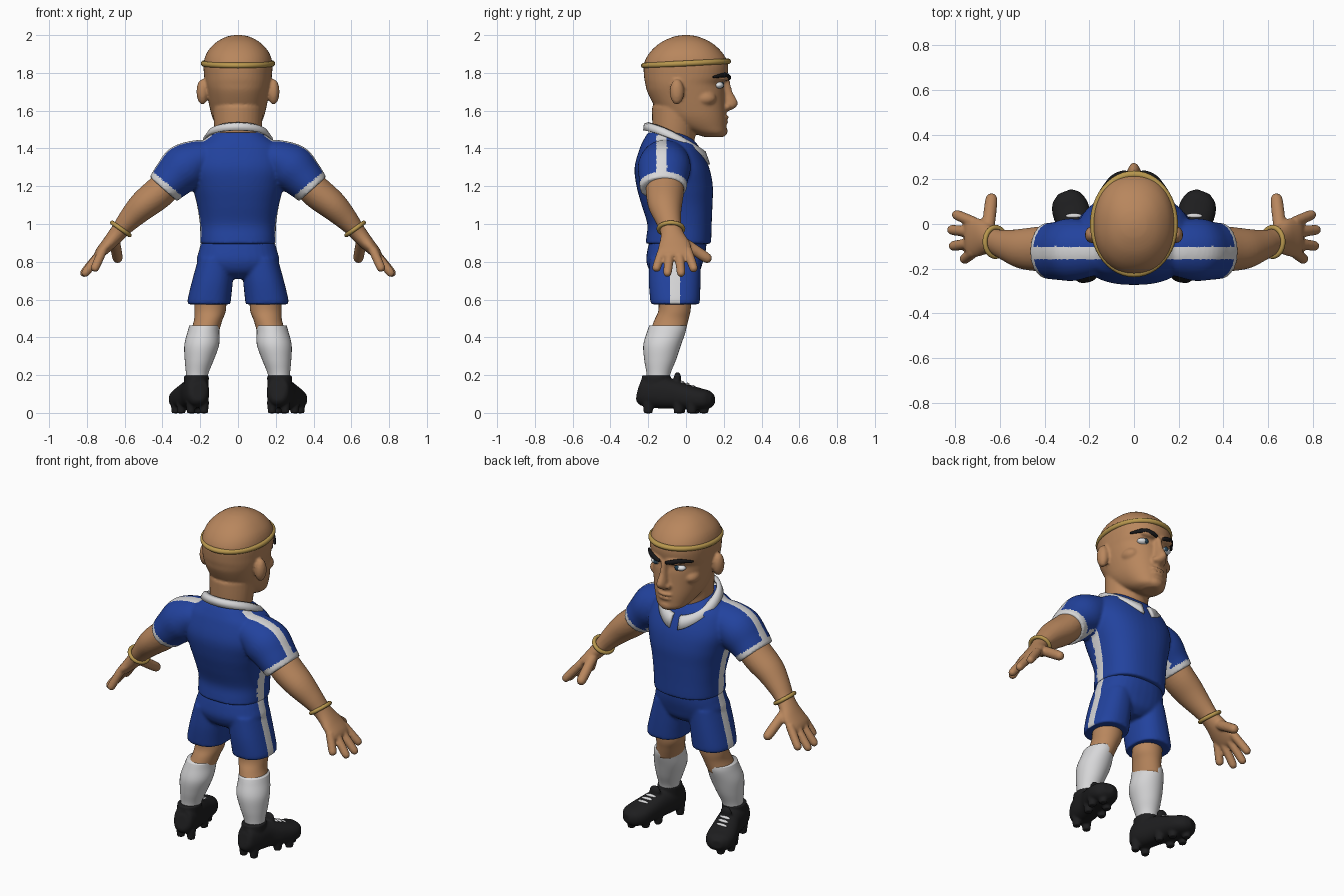
import bpy, bmesh, math
from mathutils import Vector, Matrix


def material(name, rgb):
    m = bpy.data.materials.new(name)
    m.diffuse_color = (*rgb, 1)
    return m


SKIN = material("skin", (0.48, 0.24, 0.11))
BLUE = material("kit blue", (0.016, 0.055, 0.34))
WHITE = material("trim white", (0.68, 0.68, 0.69))
GOLD = material("gold band", (0.48, 0.31, 0.075))
BLACK = material("shoe black", (0.013, 0.013, 0.014))
BROW = material("brow dark", (0.008, 0.008, 0.009))
EYE = material("eye white", (0.8, 0.82, 0.84))
IRIS = material("iris", (0.02, 0.06, 0.10))


def spline(rings, k=5):
    """Smooth interpolation through rings of numbers."""
    p = [rings[0]] + list(rings) + [rings[-1]]
    out = []
    for i in range(len(rings) - 1):
        for j in range(k):
            t = j / k
            out.append([0.5 * (2 * b + (c - a) * t + (2 * a - 5 * b + 4 * c - d) * t * t
                               + (3 * b - a - 3 * c + d) * t ** 3)
                        for a, b, c, d in zip(*p[i:i + 4])])
    return out + [list(rings[-1])]


def tube(bm, rings, ref=None, power=2.0, n=32):
    """Closed loft through (x, y, z, radius_u, radius_v); horizontal rings unless ref is given."""
    rings = spline(rings)
    pts = [Vector(r[:3]) for r in rings]
    loops = []
    for i, r in enumerate(rings):
        u, v = Vector((1, 0, 0)), Vector((0, 1, 0))
        if ref:
            t = (pts[min(i + 1, len(pts) - 1)] - pts[max(i - 1, 0)]).normalized()
            v = (Vector(ref) - t * t.dot(Vector(ref))).normalized()
            u = v.cross(t)
        loop = []
        for k in range(n):
            a = 2 * math.pi * k / n
            ca, sa = math.cos(a), math.sin(a)
            cu = math.copysign(abs(ca) ** (2 / power), ca)
            sv = math.copysign(abs(sa) ** (2 / power), sa)
            loop.append(bm.verts.new(pts[i] + u * r[3] * cu + v * r[4] * sv))
        loops.append(loop)
    for a, b in zip(loops, loops[1:]):
        for k in range(n):
            bm.faces.new((a[k], a[(k + 1) % n], b[(k + 1) % n], b[k]))
    bm.faces.new(loops[0][::-1])
    bm.faces.new(loops[-1])


def slices(rows):
    """(z, back y, front y, half width) to rings."""
    return [(0, (b + f) / 2, z, w, (f - b) / 2) for z, b, f, w in rows]


def ball(bm, loc, radii):
    m = Matrix.Translation(loc) @ Matrix.Diagonal((*radii, 1))
    bmesh.ops.create_uvsphere(bm, u_segments=20, v_segments=12, radius=1, matrix=m)


def mirror(bm):
    d = bmesh.ops.duplicate(bm, geom=bm.verts[:] + bm.edges[:] + bm.faces[:])["geom"]
    for e in d:
        if isinstance(e, bmesh.types.BMVert):
            e.co.x *= -1
    bmesh.ops.reverse_faces(bm, faces=[f for f in d if isinstance(f, bmesh.types.BMFace)])


def finish(name, bm, mats, voxel=None, rule=None, smooth=3):
    """Make the object; voxel fuses overlapping pieces; rule picks a material per face."""
    bmesh.ops.recalc_face_normals(bm, faces=bm.faces[:])
    me = bpy.data.meshes.new(name)
    bm.to_mesh(me)
    bm.free()
    ob = bpy.data.objects.new(name, me)
    bpy.context.collection.objects.link(ob)
    if voxel:
        r = ob.modifiers.new("fuse", "REMESH")
        r.mode, r.voxel_size = "VOXEL", voxel
        s = ob.modifiers.new("soften", "SMOOTH")
        s.factor, s.iterations = 0.5, smooth
        ev = ob.evaluated_get(bpy.context.evaluated_depsgraph_get())
        ob.data = bpy.data.meshes.new_from_object(ev)
        ob.modifiers.clear()
        ob.data.name = name
    ob.data.materials.clear()
    for m in mats:
        ob.data.materials.append(m)
    for p in ob.data.polygons:
        p.use_smooth = True
        p.material_index = int(rule(p.center, p.normal)) if rule else 0
    return ob


# head, ears, nose and neck
bm = bmesh.new()
ball(bm, (0.188, -0.048, 1.70), (0.032, 0.038, 0.068))
ball(bm, (0.05, 0.195, 1.775), (0.06, 0.036, 0.02))
ball(bm, (0.027, 0.215, 1.62), (0.018, 0.024, 0.017))
ball(bm, (0.115, 0.1, 1.665), (0.045, 0.06, 0.04))
mirror(bm)
tube(bm, slices([(1.46, 0.10, 0.185, 0.045), (1.48, 0.04, 0.21, 0.085), (1.52, -0.06, 0.213, 0.115),
                 (1.57, -0.13, 0.212, 0.138), (1.63, -0.17, 0.208, 0.153), (1.70, -0.205, 0.204, 0.167),
                 (1.74, -0.215, 0.198, 0.174), (1.78, -0.222, 0.218, 0.179), (1.85, -0.222, 0.222, 0.182),
                 (1.91, -0.19, 0.19, 0.163), (1.96, -0.135, 0.135, 0.118), (1.99, -0.07, 0.07, 0.065),
                 (2.0, -0.02, 0.02, 0.02)]), power=2.2, n=48)
tube(bm, [(0, 0.2, 1.765, 0.018, 0.03), (0, 0.21, 1.70, 0.02, 0.036), (0, 0.225, 1.645, 0.028, 0.049),
          (0, 0.222, 1.615, 0.03, 0.038), (0, 0.21, 1.598, 0.018, 0.015)])
ball(bm, (0, 0.207, 1.565), (0.05, 0.02, 0.010))
ball(bm, (0, 0.205, 1.54), (0.044, 0.02, 0.011))
ball(bm, (0, 0.185, 1.492), (0.05, 0.036, 0.033))
tube(bm, [(0, -0.06, 1.38, 0.11, 0.10), (0, -0.062, 1.5, 0.125, 0.115), (0, -0.05, 1.62, 0.132, 0.13)])
finish("head", bm, [SKIN], 0.008)

# eyes and eyebrows
for name, mat, loc, rad in (("eyes", EYE, (0.08, 0.172, 1.735), (0.036, 0.027, 0.019)),
                            ("irises", IRIS, (0.073, 0.193, 1.736), (0.014, 0.009, 0.015))):
    bm = bmesh.new()
    ball(bm, loc, rad)
    mirror(bm)
    finish(name, bm, [mat])
bm = bmesh.new()
tube(bm, [(0.022, 0.226, 1.768, 0.009, 0.009), (0.055, 0.226, 1.778, 0.012, 0.013),
          (0.10, 0.203, 1.788, 0.011, 0.013), (0.15, 0.145, 1.778, 0.006, 0.006)], ref=(0, 0, 1), n=16)
mirror(bm)
finish("eyebrows", bm, [BROW])

# arms and hands
bm = bmesh.new()
tube(bm, [(0.35, -0.11, 1.235, 0.08, 0.10), (0.42, -0.112, 1.165, 0.085, 0.10), (0.50, -0.11, 1.10, 0.078, 0.09),
          (0.57, -0.095, 1.03, 0.062, 0.07), (0.62, -0.08, 0.972, 0.048, 0.058), (0.655, -0.07, 0.93, 0.042, 0.066),
          (0.69, -0.062, 0.89, 0.036, 0.084), (0.73, -0.058, 0.848, 0.028, 0.088),
          (0.75, -0.058, 0.825, 0.016, 0.075)], ref=(0, 1, 0))


def finger(start, tip, r):
    a, b = Vector(start), Vector(tip)
    tube(bm, [(*a.lerp(b, t), r * k, r * k) for t, k in ((0, 1), (0.5, 1), (0.85, 0.95), (0.96, 0.7), (1, 0.3))],
         ref=(0.3, 1, 0.2), n=16)


for y, tip in ((0.008, (0.805, 0.046, 0.75)), (-0.037, (0.828, -0.025, 0.725)),
               (-0.084, (0.82, -0.1, 0.725)), (-0.125, (0.765, -0.162, 0.75))):
    finger((0.715, y, 0.862), tip, 0.024)
finger((0.655, -0.04, 0.92), (0.635, 0.132, 0.805), 0.029)
mirror(bm)
finish("arms", bm, [SKIN], 0.007)

# shirt with sleeves, cuffs and stripes
bm = bmesh.new()
tube(bm, [(0.10, -0.11, 1.35, 0.085, 0.10), (0.20, -0.112, 1.342, 0.105, 0.125), (0.28, -0.115, 1.30, 0.128, 0.14),
          (0.345, -0.12, 1.24, 0.112, 0.13), (0.395, -0.12, 1.185, 0.097, 0.124)], ref=(0, 1, 0))
mirror(bm)
tube(bm, slices([(0.895, -0.215, 0.132, 0.2), (0.93, -0.21, 0.134, 0.2), (1.0, -0.205, 0.136, 0.202),
                 (1.1, -0.235, 0.14, 0.217), (1.2, -0.262, 0.142, 0.242), (1.3, -0.272, 0.122, 0.262),
                 (1.4, -0.245, 0.075, 0.235), (1.45, -0.222, 0.035, 0.175), (1.485, -0.2, 0.0, 0.13)]),
     power=2.4, n=48)


def shirt_rule(c, n):
    ax = abs(c.x)
    cuff = ax > 0.3 and 0.64 * (ax - 0.39) - 0.77 * (c.z - 1.19) > -0.028
    shoulder = ax > 0.14 and c.z > 1.2 and n.z > 0.1 and -0.158 < c.y < -0.1
    side = 0.15 < ax < 0.3 and c.z < 1.2 and n.z > -0.8 and -0.09 < c.y < -0.03
    return cuff or shoulder or side


finish("shirt", bm, [BLUE, WHITE], 0.009, shirt_rule, 4)

# folded collar with pointed lapels
bm = bmesh.new()
pairs = []
for i in range(49):
    a = 0.16 + (2 * math.pi - 0.32) * i / 48
    s, c = math.sin(a), math.cos(a)
    z = 1.475 - 0.075 * c - 0.02 * c * c
    pairs.append((bm.verts.new((0.137 * s, -0.058 + 0.138 * c, z)),
                  bm.verts.new((0.155 * s, -0.058 + 0.158 * c, z - 0.004)),
                  bm.verts.new((0.178 * s, -0.048 + 0.17 * c, z - 0.035 - 0.035 * max(0, c) ** 5))))
for p, q in zip(pairs, pairs[1:]):
    for k in (0, 1):
        bm.faces.new((p[k], p[k + 1], q[k + 1], q[k]))
collar = finish("collar", bm, [WHITE])
thick = collar.modifiers.new("thickness", "SOLIDIFY")
thick.thickness, thick.offset = 0.018, 0

# shorts with side stripe
bm = bmesh.new()
tube(bm, [(0.115, -0.058, 0.82, 0.095, 0.135), (0.135, -0.06, 0.7, 0.108, 0.137),
          (0.152, -0.058, 0.6, 0.115, 0.132), (0.152, -0.058, 0.575, 0.113, 0.128)], power=2.3)
mirror(bm)
tube(bm, slices([(0.71, -0.13, 0.03, 0.06), (0.745, -0.185, 0.07, 0.17), (0.8, -0.21, 0.09, 0.217),
                 (0.86, -0.205, 0.105, 0.207), (0.92, -0.19, 0.11, 0.19)]), power=2.3)
finish("shorts", bm, [BLUE, WHITE], 0.009,
       lambda c, n: abs(c.x) > 0.15 and n.x * c.x > 0 and abs(n.x) > 0.5 and -0.082 < c.y < -0.03, 4)

# knees and socks
bm = bmesh.new()
tube(bm, [(0.145, -0.06, 0.66, 0.08, 0.09), (0.147, -0.06, 0.55, 0.084, 0.085),
          (0.158, -0.078, 0.49, 0.075, 0.09), (0.18, -0.1, 0.42, 0.076, 0.095)])
mirror(bm)
finish("knees", bm, [SKIN])
bm = bmesh.new()
tube(bm, [(0.178, -0.097, 0.462, 0.08, 0.098), (0.183, -0.104, 0.43, 0.084, 0.102), (0.192, -0.126, 0.36, 0.092, 0.1),
          (0.205, -0.137, 0.28, 0.077, 0.084), (0.217, -0.146, 0.2, 0.058, 0.062), (0.22, -0.15, 0.12, 0.055, 0.06)])
mirror(bm)
finish("socks", bm, [WHITE])

# shoes with ankle opening, tongue and studs
bm = bmesh.new()
tube(bm, [(0.21, -0.252, 0.115, 0.03, 0.04), (0.213, -0.235, 0.112, 0.055, 0.072), (0.222, -0.17, 0.108, 0.07, 0.082),
          (0.24, -0.08, 0.1, 0.071, 0.078), (0.265, 0.0, 0.085, 0.08, 0.067), (0.285, 0.07, 0.073, 0.083, 0.058),
          (0.30, 0.118, 0.07, 0.066, 0.048), (0.31, 0.145, 0.07, 0.03, 0.025)], ref=(0, 0, 1), power=2.4)
tube(bm, [(0.222, -0.162, 0.1, 0.066, 0.08), (0.22, -0.157, 0.198, 0.066, 0.076)])
ball(bm, (0.243, -0.045, 0.18), (0.036, 0.02, 0.037))
for x, y in ((0.18, -0.2), (0.25, -0.2), (0.21, -0.03), (0.3, -0.04), (0.24, 0.05), (0.33, 0.03), (0.305, 0.095)):
    tube(bm, [(x, y, -0.002, 0.021, 0.024), (x, y, 0.06, 0.028, 0.03)], n=12)
mirror(bm)
finish("shoes", bm, [BLACK], 0.007)
bm = bmesh.new()
for x, y, z in ((0.254, -0.02, 0.161), (0.261, 0.008, 0.151), (0.269, 0.036, 0.139)):
    ball(bm, (x, y, z), (0.036, 0.011, 0.009))
mirror(bm)
finish("laces", bm, [WHITE])


# headband and wristbands
def band(name, loc, rot, minor, scale):
    bpy.ops.mesh.primitive_torus_add(major_segments=48, minor_segments=12, major_radius=1,
                                     minor_radius=minor, location=loc, rotation=rot)
    ob = bpy.context.object
    ob.name, ob.scale = name, scale
    ob.data.materials.append(GOLD)
    bpy.ops.object.shade_smooth()


band("headband", (0, 0, 1.85), (0.05, 0, 0), 0.075, (0.183, 0.222, 0.2))
for side, s in (("right", 1), ("left", -1)):
    band("wristband_" + side, (0.62 * s, -0.08, 0.974), (0, -0.62 * s, 0), 0.19, (0.057, 0.064, 0.06))
